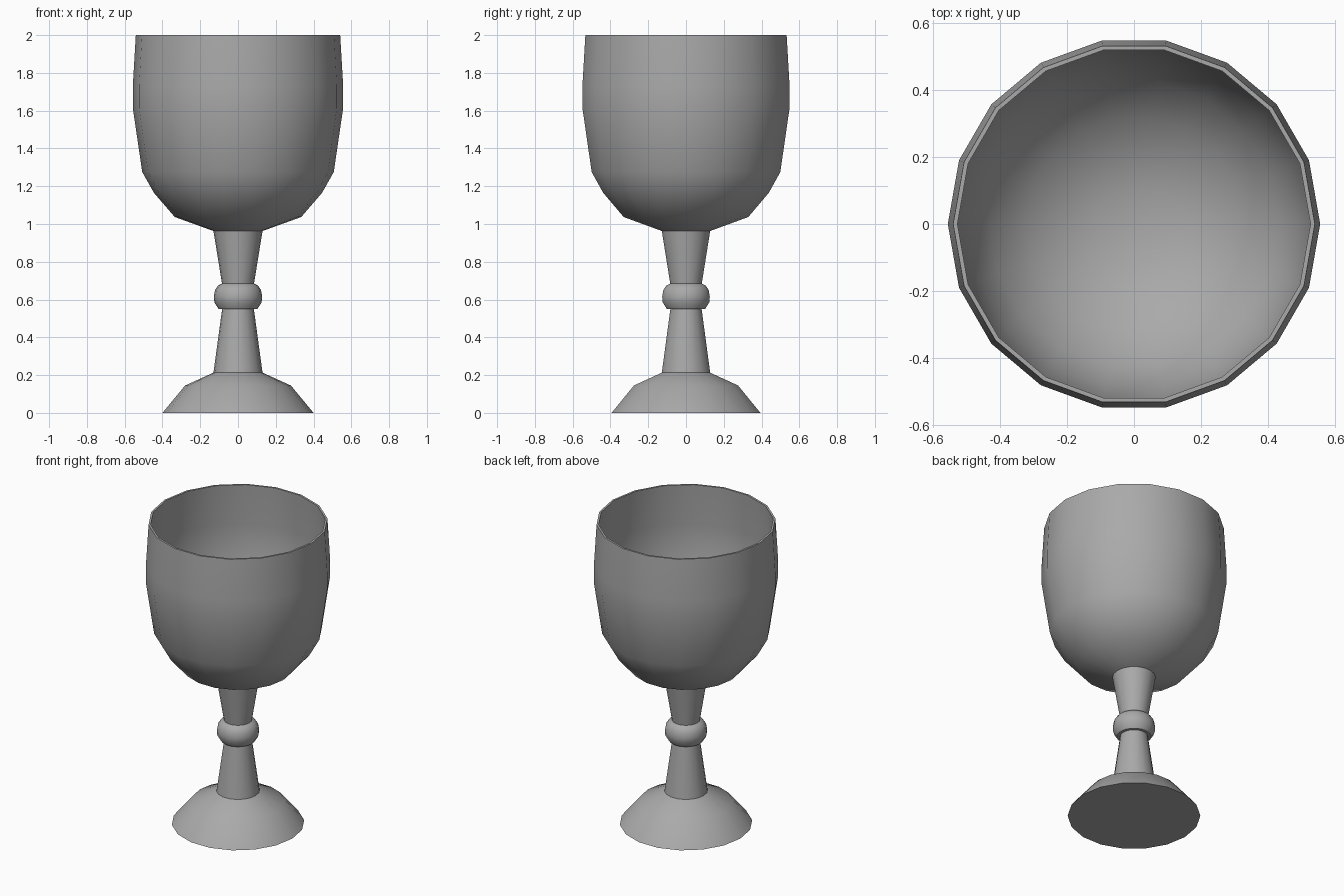
import bpy, bmesh, math

SIDES = 18

if "Cube" in bpy.data.objects:
    bpy.data.objects.remove(bpy.data.objects["Cube"], do_unlink=True)

# Single grey metal
grey = bpy.data.materials.new("grey metal")
grey.use_nodes = True
grey.diffuse_color = (0.4, 0.4, 0.4, 1)
grey.node_tree.nodes["Principled BSDF"].inputs["Base Color"].default_value = grey.diffuse_color


def lathe(name, profile):
    """Spin a (radius, height) profile round z; radius 0 closes to a point."""
    bm = bmesh.new()
    verts = [bm.verts.new((r, 0, z)) for r, z in profile]
    edges = [bm.edges.new(pair) for pair in zip(verts, verts[1:])]
    bmesh.ops.spin(bm, geom=verts + edges, cent=(0, 0, 0), axis=(0, 0, 1),
                   angle=math.tau, steps=SIDES, use_merge=True)
    bmesh.ops.remove_doubles(bm, verts=bm.verts[:], dist=0.0005)
    bmesh.ops.dissolve_degenerate(bm, dist=0.0005, edges=bm.edges[:])
    bmesh.ops.recalc_face_normals(bm, faces=bm.faces[:])
    mesh = bpy.data.meshes.new(name)
    bm.to_mesh(mesh)
    bm.free()
    mesh.materials.append(grey)
    obj = bpy.data.objects.new(name, mesh)
    bpy.context.collection.objects.link(obj)
    bpy.ops.object.select_all(action="DESELECT")
    obj.select_set(True)
    bpy.context.view_layer.objects.active = obj
    bpy.ops.object.shade_smooth_by_angle(angle=math.radians(40))
    return obj


# Domed foot with a flat underside
lathe("foot", [(0, 0), (0.40, 0), (0.28, 0.145), (0.13, 0.213)])

# Stem halves, narrowing towards the knob
lathe("lower_stem", [(0.13, 0.213), (0.084, 0.55)])
lathe("upper_stem", [(0.084, 0.68), (0.13, 0.963)])

# Rounded knob
lathe("knob", [(0.084, 0.55), (0.103, 0.55), (0.125, 0.585), (0.128, 0.615),
               (0.122, 0.65), (0.105, 0.675), (0.084, 0.685)])

# Thin-walled cup: outer wall up to the rim, then the inner wall down to the floor
outer = [(0.13, 0.963), (0.335, 1.037), (0.445, 1.165), (0.507, 1.275),
         (0.557, 1.615), (0.557, 1.73), (0.541, 2.0)]
wall = 0.013
inner = [(r - wall, z + (wall if z < 1.2 else 0)) for r, z in reversed(outer)]
lathe("cup", outer + inner + [(0, 0.976)])
